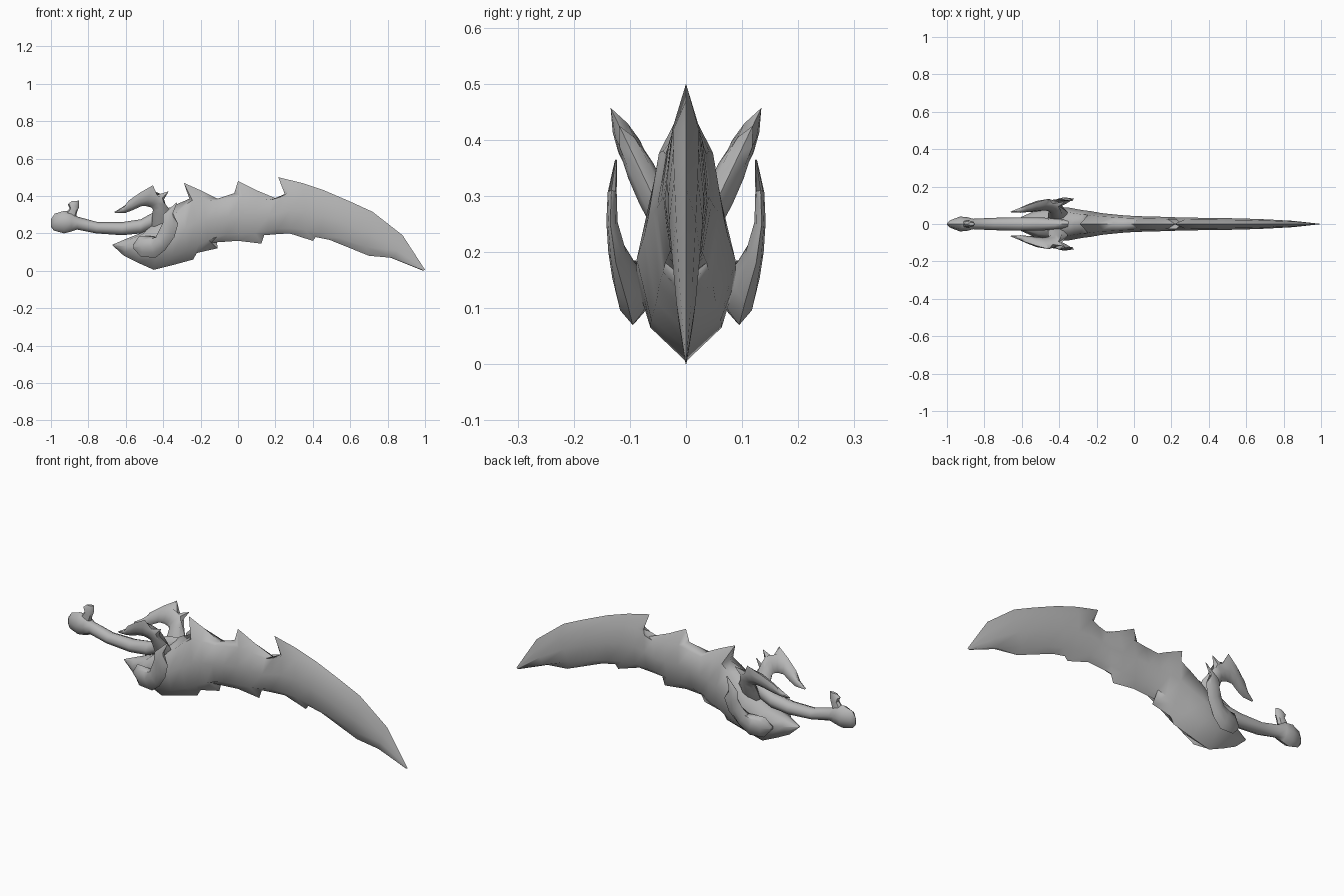
import bpy, bmesh, math
from mathutils import Vector

cube = bpy.data.objects.get("Cube")
if cube:
    bpy.data.objects.remove(cube)

steel = bpy.data.materials.new("grey_steel")
steel.use_nodes = True
GREY = (0.47, 0.47, 0.47, 1)
steel.diffuse_color = GREY
steel.node_tree.nodes["Principled BSDF"].inputs["Base Color"].default_value = GREY

SIDES = 8


def relax(points):
    """Average each point with its neighbours, keeping the ends."""
    inner = [(p + q * 2 + r) / 4 for p, q, r in zip(points, points[1:], points[2:])]
    return [points[0]] + inner + [points[-1]]


def loft(name, ribs, depth=lambda x, z: 0, normal=(0, 1, 0), smoothing=0, mirror=False, angle=40):
    """Skin oval ribs (edge x, z, opposite edge x, z, half thickness, optional y).
    The jagged edges stay as given while the inside follows a smoothed flow."""
    normal = Vector(normal).normalized()
    tops, bottoms = [], []
    for tx, tz, bx, bz, w, *y in ribs:
        tops.append(Vector((tx, y[0] if y else depth(tx, tz), tz)))
        bottoms.append(Vector((bx, y[0] if y else depth(bx, bz), bz)))
    soft_tops, soft_bottoms = tops, bottoms
    for _ in range(smoothing):
        soft_tops, soft_bottoms = relax(soft_tops), relax(soft_bottoms)
    bm = bmesh.new()
    rings = []
    for i, rib in enumerate(ribs):
        ring = []
        for k in range(SIDES):
            c, s = math.cos(math.tau * k / SIDES), math.sin(math.tau * k / SIDES)
            edge = k % (SIDES // 2) == 0
            a, b = (tops[i], bottoms[i]) if edge else (soft_tops[i], soft_bottoms[i])
            ring.append(bm.verts.new((a + b) / 2 + (a - b) / 2 * c + normal * rib[4] * s))
        rings.append(ring)
    for r0, r1 in zip(rings, rings[1:]):
        for k in range(SIDES):
            j = (k + 1) % SIDES
            bm.faces.new((r0[k], r0[j], r1[j], r1[k]))
    bm.faces.new(rings[0])
    bm.faces.new(rings[-1])
    bmesh.ops.recalc_face_normals(bm, faces=bm.faces)
    mesh = bpy.data.meshes.new(name)
    bm.to_mesh(mesh)
    bm.free()
    mesh.materials.append(steel)
    obj = bpy.data.objects.new(name, mesh)
    bpy.context.collection.objects.link(obj)
    bpy.ops.object.select_all(action='DESELECT')
    obj.select_set(True)
    bpy.context.view_layer.objects.active = obj
    bpy.ops.object.shade_smooth_by_angle(angle=math.radians(angle))
    if mirror:
        mod = obj.modifiers.new("Mirror", 'MIRROR')
        mod.use_axis = (False, True, False)
    return obj


# Curved blade with notched edges, swelling into a keel near the grip
loft("blade", [
    (-.67, .14, -.67, .135, .003), (-.6, .17, -.61, .08, .04),
    (-.5, .21, -.54, .045, .075), (-.43, .27, -.45, .005, .09),
    (-.34, .35, -.35, .03, .088), (-.26, .385, -.24, .06, .075),
    (-.29, .47, -.22, .095, .068), (-.2, .43, -.11, .12, .058),
    (-.11, .385, -.145, .15, .052), (-.02, .415, -.07, .155, .046),
    (0, .48, 0, .16, .042), (.1, .43, .125, .145, .04),
    (.22, .38, .14, .19, .038), (.25, .41, .2, .195, .036),
    (.215, .5, .275, .2, .035), (.34, .47, .4, .16, .033),
    (.46, .43, .415, .18, .032), (.6, .37, .49, .165, .03),
    (.72, .315, .7, .08, .025), (.88, .19, .815, .07, .017),
    (1, .005, .99, 0, .001)], smoothing=2, angle=60)

# Grip with its rounded pommel
loft("grip", [
    (-1, .275, -1, .235, .004), (-.98, .305, -.985, .215, .02),
    (-.93, .32, -.93, .2, .04), (-.89, .315, -.89, .21, .036),
    (-.86, .29, -.86, .22, .028), (-.75, .26, -.76, .2, .033),
    (-.62, .26, -.62, .19, .036), (-.52, .275, -.52, .2, .036),
    (-.42, .33, -.42, .24, .03), (-.35, .34, -.35, .27, .02)], angle=50)

# Small prong on the pommel
loft("pommel_prong", [
    (-.935, .29, -.87, .27, .022), (-.9, .335, -.86, .315, .018),
    (-.91, .355, -.85, .34, .018), (-.89, .372, -.85, .375, .008)])

# Paired upper horns, leaning outwards and sweeping back over the grip
loft("upper_horns", [
    (-.36, .25, -.46, .24, .025), (-.355, .31, -.46, .29, .028),
    (-.4, .375, -.455, .325, .026), (-.37, .425, -.46, .335, .022),
    (-.435, .405, -.47, .34, .022), (-.455, .457, -.49, .345, .022),
    (-.52, .42, -.52, .345, .022), (-.585, .375, -.56, .325, .018),
    (-.61, .34, -.6, .31, .012), (-.66, .315, -.655, .308, .002)],
    depth=lambda x, z: .035 + (z - .25) * .48, normal=(0, .87, -.5),
    smoothing=1, mirror=True, angle=50)

# Paired lower claws, hooking up beside the blade
loft("lower_claws", [
    (-.56, .12, -.56, .14, .01, .075), (-.52, .075, -.53, .185, .025, .09),
    (-.44, .07, -.47, .185, .03, .095), (-.39, .11, -.44, .18, .024, .105),
    (-.34, .18, -.42, .22, .016, .125), (-.32, .25, -.4, .26, .01, .135),
    (-.36, .31, -.4, .3, .008, .133), (-.325, .365, -.335, .36, .002, .125)],
    smoothing=1, mirror=True, angle=50)
